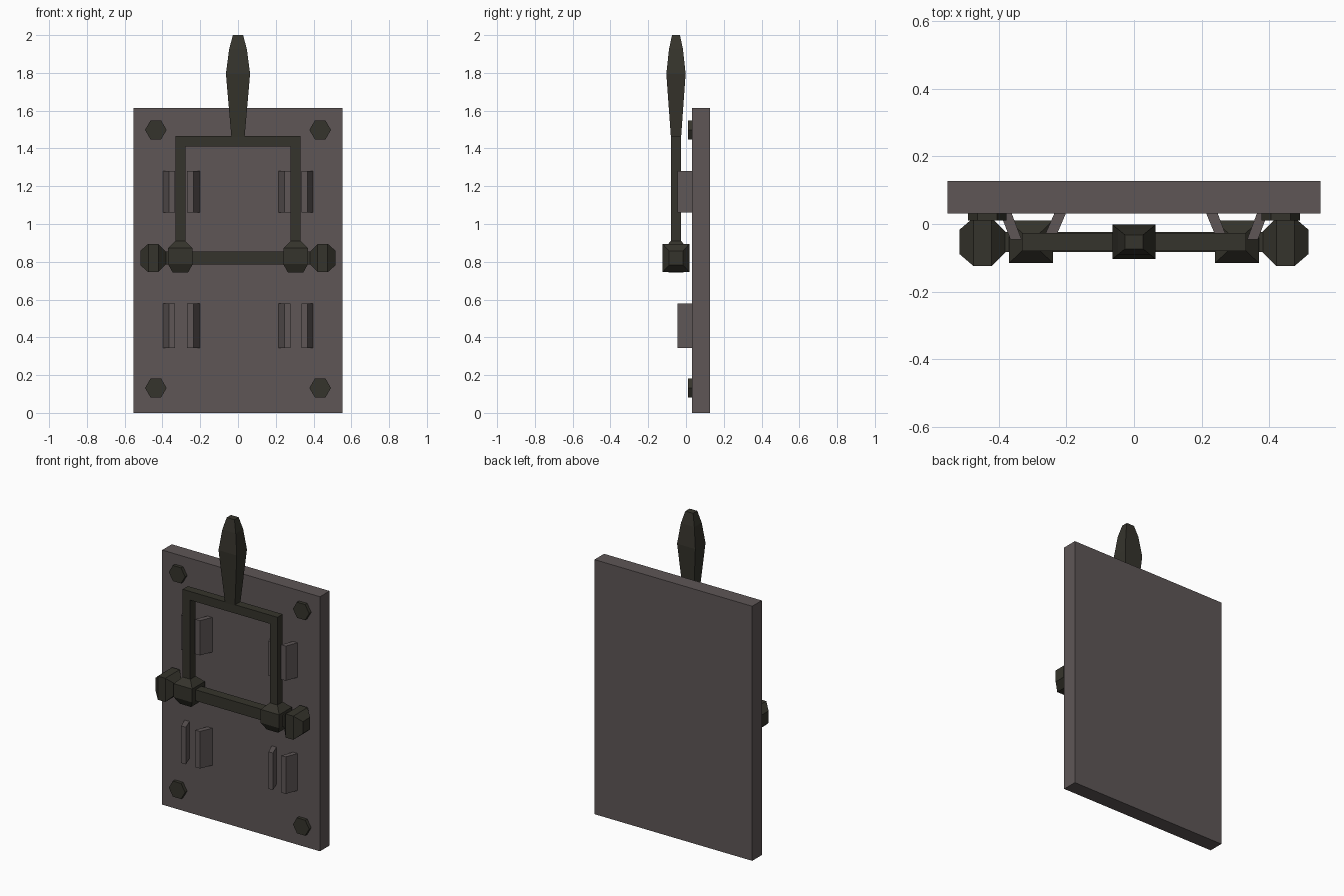
import bpy, bmesh, math
from mathutils import Vector

if "Cube" in bpy.data.objects:
    bpy.data.objects.remove(bpy.data.objects["Cube"])


def material(name, rgb):
    m = bpy.data.materials.new(name)
    m.diffuse_color = (*rgb, 1)
    m.use_nodes = True
    m.node_tree.nodes["Principled BSDF"].inputs["Base Color"].default_value = m.diffuse_color
    return m


PLATE = material("warm_grey_plate", (0.112, 0.094, 0.094))
IRON = material("dark_iron", (0.036, 0.034, 0.025))


def loft(name, rings, mat):
    """Skin a list of equal-length point rings and cap both ends."""
    bm = bmesh.new()
    vs = [[bm.verts.new(p) for p in ring] for ring in rings]
    n = len(vs[0])
    for a, b in zip(vs, vs[1:]):
        for i in range(n):
            j = (i + 1) % n
            bm.faces.new((a[i], a[j], b[j], b[i]))
    bm.faces.new(vs[0])
    bm.faces.new(vs[-1])
    bmesh.ops.recalc_face_normals(bm, faces=bm.faces)
    me = bpy.data.meshes.new(name)
    bm.to_mesh(me)
    bm.free()
    me.materials.append(mat)
    ob = bpy.data.objects.new(name, me)
    bpy.context.collection.objects.link(ob)
    return ob


CORNERS = ((-1, -1), (1, -1), (1, 1), (-1, 1))


def z_loft(name, x, y, sections, mat):
    """Rectangular sections (z, half x, half y) stacked upwards."""
    return loft(name, [[Vector((x + a * hx, y + b * hy, z)) for a, b in CORNERS]
                       for z, hx, hy in sections], mat)


def x_loft(name, y, z, sections, mat):
    """Rectangular sections (x, half y, half z) along the bar."""
    return loft(name, [[Vector((x, y + a * hy, z + b * hz)) for a, b in CORNERS]
                       for x, hy, hz in sections], mat)


def y_prism(name, outline, y0, y1, mat):
    """Extrude an (x, z) outline in depth."""
    return loft(name, [[Vector((x, y, z)) for x, z in outline] for y in (y0, y1)], mat)


YC, ZC = -0.053, 0.82   # lever centre depth, pivot height

# Back plate
z_loft("back_plate", 0, 0.079, [(0, 0.553, 0.048), (1.613, 0.553, 0.048)], PLATE)

# Hexagonal bolts in the corners
for x in (-0.435, 0.435):
    for z in (0.132, 1.498):
        hexagon = [(x + 0.057 * math.cos(k * math.pi / 3),
                    z + 0.057 * math.sin(k * math.pi / 3)) for k in range(6)]
        y_prism("corner_bolt", hexagon, 0.01, 0.031, IRON)

# Slanted contact clips: base x range on the plate, front x range
CLIPS = [(-0.396, -0.362, -0.366, -0.333), (-0.236, -0.202, -0.27, -0.235),
         (0.214, 0.248, 0.246, 0.277), (0.364, 0.396, 0.335, 0.367)]
for z0, z1 in ((0.343, 0.578), (1.06, 1.28)):
    for b0, b1, f0, f1 in CLIPS:
        loft("contact_clip", [[Vector(p + (z,)) for p in
             ((b0, 0.031), (b1, 0.031), (f1, -0.046), (f0, -0.046))]
            for z in (z0, z1)], PLATE)

# U-shaped lever frame
y_prism("lever_frame", [(-0.332, 0.85), (-0.332, 1.466), (0.332, 1.466), (0.332, 0.85),
                        (0.279, 0.85), (0.279, 1.411), (-0.279, 1.411), (-0.279, 0.85)],
        -0.08, -0.027, IRON)

# Handle grip
z_loft("handle_grip", 0, YC, [(1.46, 0.035, 0.027), (1.795, 0.064, 0.051),
                              (1.925, 0.047, 0.037), (2.0, 0.027, 0.021)], IRON)

# Pivot bar
x_loft("pivot_bar", YC, ZC, [(-0.39, 0.03, 0.035), (0.39, 0.03, 0.035)], IRON)

for s in (-1, 1):
    # Hub where the frame arm meets the bar
    z_loft("pivot_hub", s * 0.305, YC, [(0.742, 0.04, 0.038), (0.787, 0.065, 0.063),
                                        (0.872, 0.065, 0.063), (0.91, 0.027, 0.027)], IRON)
    # End knob
    x_loft("end_knob", YC, ZC, [(s * 0.38, 0.03, 0.033), (s * 0.422, 0.072, 0.075),
                                (s * 0.475, 0.072, 0.075), (s * 0.517, 0.036, 0.038)], IRON)
